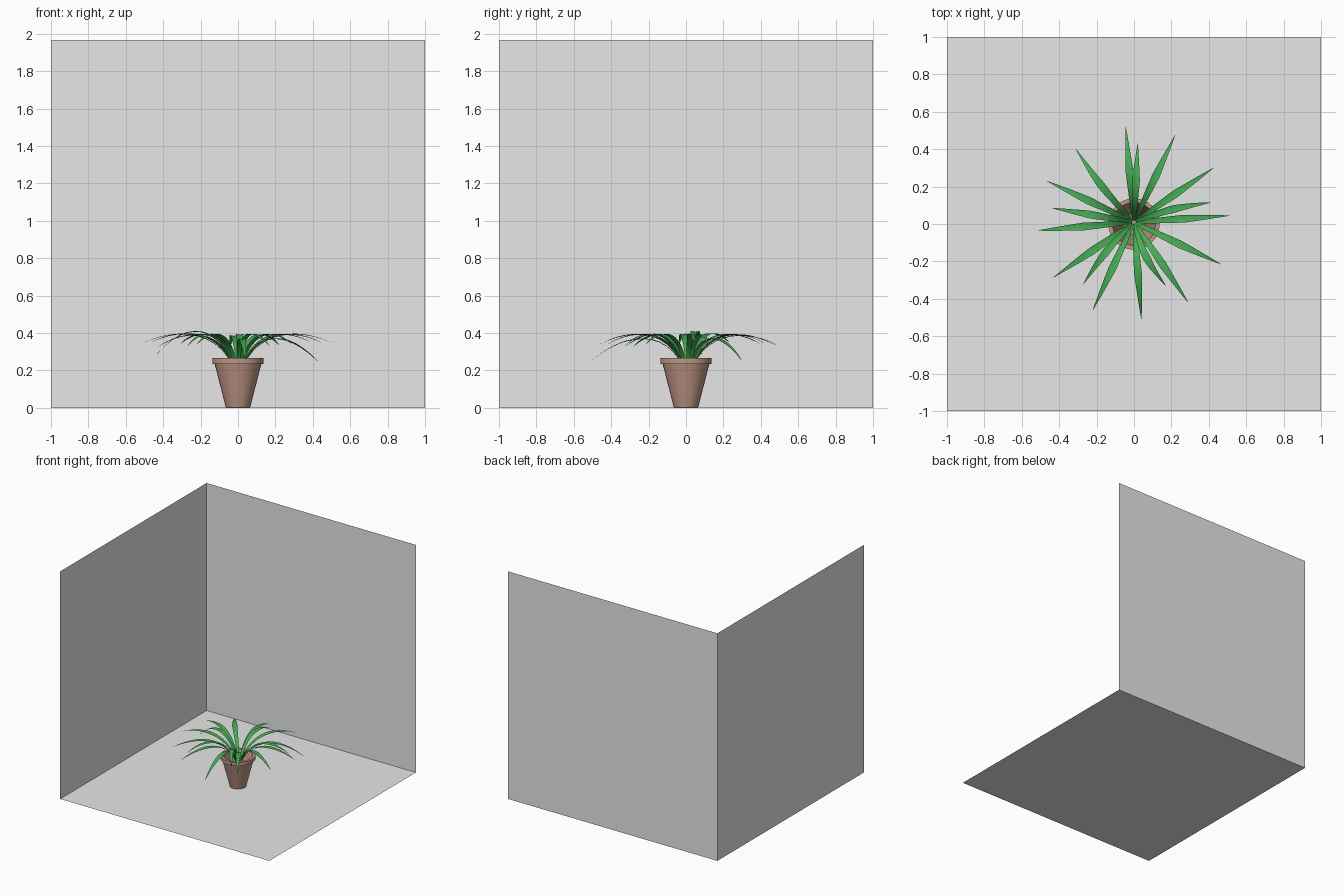
import bpy, math
from mathutils import Vector

if "Cube" in bpy.data.objects:
    bpy.data.objects.remove(bpy.data.objects["Cube"])


def material(name, rgb):
    m = bpy.data.materials.new(name)
    m.diffuse_color = (*rgb, 1)
    m.use_nodes = True
    m.node_tree.nodes["Principled BSDF"].inputs["Base Color"].default_value = m.diffuse_color
    return m


GREY = material("light grey", (0.8, 0.8, 0.8))
CLAY = material("terracotta", (0.52, 0.31, 0.23))
GREEN = material("leaf green", (0.06, 0.42, 0.09))


def add_mesh(name, verts, faces, mat, smooth=None):
    me = bpy.data.meshes.new(name)
    me.from_pydata(verts, [], faces)
    me.materials.append(mat)
    ob = bpy.data.objects.new(name, me)
    bpy.context.collection.objects.link(ob)
    if smooth:
        bpy.ops.object.select_all(action='DESELECT')
        ob.select_set(True)
        bpy.context.view_layer.objects.active = ob
        bpy.ops.object.shade_smooth_by_angle(angle=math.radians(smooth))
    return ob


# Floor and two walls (single sheets)
H = 1.966
quad = [(0, 1, 2, 3)]
add_mesh("floor", [(-1, -1, 0), (1, -1, 0), (1, 1, 0), (-1, 1, 0)], quad, GREY)
add_mesh("back_wall", [(-1, 1, 0), (1, 1, 0), (1, 1, H), (-1, 1, H)], quad, GREY)
add_mesh("left_wall", [(-1, -1, 0), (-1, 1, 0), (-1, 1, H), (-1, -1, H)], quad, GREY)


# Pot: outer wall, rim and hollow inside, spun round z
def lathe(name, profile, n, mat):
    verts = [(r * math.cos(2 * math.pi * i / n), r * math.sin(2 * math.pi * i / n), z)
             for r, z in profile for i in range(n)]
    faces = [(k * n + i, k * n + (i + 1) % n, (k + 1) * n + (i + 1) % n, (k + 1) * n + i)
             for k in range(len(profile) - 1) for i in range(n)]
    last = (len(profile) - 1) * n
    faces += [tuple(reversed(range(n))), tuple(range(last, last + n))]
    return add_mesh(name, verts, faces, mat, 30)


lathe("pot", [(0.065, 0.001), (0.125, 0.235), (0.137, 0.235), (0.137, 0.265),
              (0.115, 0.265), (0.056, 0.02)], 32, CLAY)


# Leaves: arched, pointed blades from the pot centre
def leaf(name, x, y, tip_z=0.34, arch=0.45, bend=0.0, steps=14):
    base = Vector((0, 0.01, 0))
    out = Vector((x, y, 0)) - base
    length = out.length
    out.normalize()
    side = Vector((-out.y, out.x, 0))
    ctrl = [(0.01, 0.15), (0.1 * length, 0.38), (0.53 * length, arch), (length, tip_z)]
    verts, faces = [], []
    for k in range(steps + 1):
        t = k / steps
        w = [(1 - t) ** 3, 3 * t * (1 - t) ** 2, 3 * t * t * (1 - t), t ** 3]
        r = sum(a * c[0] for a, c in zip(w, ctrl))
        z = sum(a * c[1] for a, c in zip(w, ctrl))
        half = 0.006 + 0.015 * t / 0.65 if t < 0.65 else 0.021 * ((1 - t) / 0.35) ** 0.8
        half = max(half, 0.0008)
        mid = base + out * r + side * (bend * math.sin(math.pi * r / length)) + Vector((0, 0, z))
        lift = Vector((0, 0, half * 0.2))      # slight fold along the middle
        verts += [mid + side * half + lift, mid, mid - side * half + lift]
        if k:
            a, b = 3 * k - 3, 3 * k
            faces += [(a, a + 1, b + 1, b), (a + 1, a + 2, b + 2, b + 1)]
    add_mesh(name, verts, faces, GREEN, 40)


leaves = [
    (-0.045, 0.52, 0.32), (0.02, 0.43, 0.34), (0.22, 0.475, 0.335),
    (0.425, 0.30, 0.25), (0.41, 0.115, 0.34, 0.45, 0.015), (0.51, 0.045, 0.345),
    (0.465, -0.215, 0.34), (0.29, -0.42, 0.34), (0.17, -0.33, 0.33, 0.46, -0.025),
    (0.04, -0.51, 0.25), (-0.22, -0.46, 0.34), (-0.27, -0.32, 0.33, 0.46, -0.015),
    (-0.43, -0.285, 0.325), (-0.515, -0.035, 0.345), (-0.435, 0.085, 0.285, 0.52),
    (-0.465, 0.23, 0.35), (-0.31, 0.40, 0.34, 0.45, 0.015),
]
for i, args in enumerate(leaves, 1):
    leaf(f"leaf_{i:02d}", *args)
